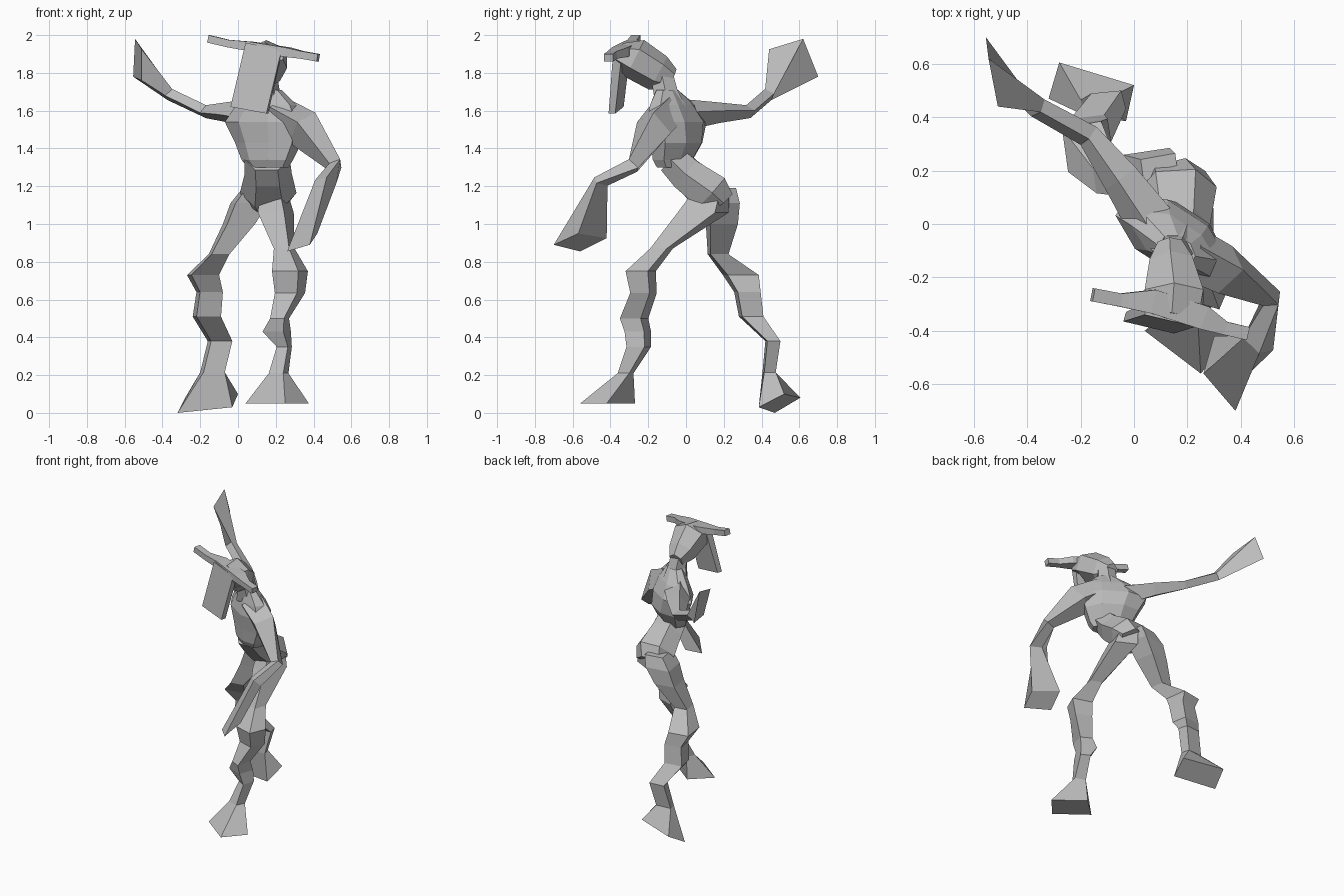
import bpy
import bmesh
from math import cos, sin, radians, pi
from mathutils import Vector

cube = bpy.data.objects.get("Cube")
if cube:
    bpy.data.objects.remove(cube, do_unlink=True)

clay = bpy.data.materials.new("plain_grey")
clay.use_nodes = True
grey = (0.5, 0.5, 0.5, 1)
clay.diffuse_color = grey
clay.node_tree.nodes["Principled BSDF"].inputs["Base Color"].default_value = grey


def centre(ring):
    return sum(ring, Vector()) / len(ring)


def unit_ring(sides, phase):
    """Regular polygon stretched so that its half extents are exactly one."""
    angles = [radians(phase) + 2 * pi * k / sides for k in range(sides)]
    wide = max(abs(cos(a)) for a in angles)
    deep = max(abs(sin(a)) for a in angles)
    return [(cos(a) / wide, sin(a) / deep) for a in angles]


def level_rings(rows, sides=4, phase=0, yaw=0):
    """Horizontal sections; each row is x, y, z, half width, half depth."""
    u = Vector((cos(radians(yaw)), sin(radians(yaw)), 0))
    v = Vector((-u.y, u.x, 0))
    return [[Vector(row[:3]) + u * a * row[3] + v * b * row[4]
             for a, b in unit_ring(sides, phase)] for row in rows]


def path_rings(rows, sides=4, phase=45, end=None):
    """Sections square to a path; each row is x, y, z, half width, half height."""
    points = [Vector(row[:3]) for row in rows]
    if end:
        points.append(centre(end))
    rings = []
    for i, row in enumerate(rows):
        ahead = points[min(i + 1, len(points) - 1)]
        along = (ahead - points[max(i - 1, 0)]).normalized()
        u = along.cross(Vector((0, 0, 1))).normalized()
        v = u.cross(along)
        rings.append([points[i] + u * a * row[3] + v * b * row[4]
                      for a, b in unit_ring(sides, phase)])
    return rings + ([end] if end else [])


def align(ring, before):
    """Reorder a section so its corners follow those of the one before."""
    c, p = centre(ring), centre(before)
    n = len(ring)
    options = [order[k:] + order[:k] for order in (ring, ring[::-1]) for k in range(n)]
    return min(options, key=lambda o: sum(((a - c) - (b - p)).length_squared
                                          for a, b in zip(o, before)))


def loft(name, rings):
    bm = bmesh.new()
    previous, last = None, None
    for ring in rings:
        if previous:
            ring = align(ring, previous)
        verts = [bm.verts.new(p) for p in ring]
        n = len(verts)
        if last:
            for k in range(n):
                j = (k + 1) % n
                bm.faces.new((last[k], last[j], verts[j], verts[k]))
        else:
            bm.faces.new(verts[::-1])
        previous, last = ring, verts
    bm.faces.new(last)
    bmesh.ops.recalc_face_normals(bm, faces=bm.faces[:])
    mesh = bpy.data.meshes.new(name)
    bm.to_mesh(mesh)
    bm.free()
    mesh.materials.append(clay)
    obj = bpy.data.objects.new(name, mesh)
    bpy.context.collection.objects.link(obj)


def quad(*corners):
    return [Vector(c) for c in corners]


# Trunk, twisted towards the forward shoulder
loft("chest", level_rings([
    (.16, -.1, 1.71, .07, .05),
    (.15, -.07, 1.63, .17, .08),
    (.14, -.05, 1.54, .22, .11),
    (.16, -.05, 1.43, .18, .11),
    (.155, -.07, 1.34, .14, .085),
    (.16, -.07, 1.3, .11, .07)], sides=8, phase=22.5, yaw=-33))

# Pelvis tipping backwards from the waist
loft("pelvis", path_rings([
    (.155, -.07, 1.34, .12, .08),
    (.16, 0, 1.265, .125, .09),
    (.16, .13, 1.165, .15, .105),
    (.15, .17, 1.11, .12, .08)], sides=6, phase=0))

# Legs ending in wide hooves
left_sole = quad((.04, -.4, .05), (.25, -.56, .05), (.375, -.42, .05), (.18, -.27, .05))
loft("left_leg", level_rings([
    (.19, .13, 1.16, .075, .1),
    (.2, .09, 1.06, .095, .135),
    (.245, -.13, .87, .055, .06),
    (.275, -.24, .75, .095, .08),
    (.275, -.225, .635, .08, .07),
    (.22, -.275, .5, .05, .075),
    (.205, -.255, .43, .075, .07),
    (.245, -.25, .35, .04, .065),
    (.215, -.32, .21, .052, .042)], phase=25) + [left_sole])

right_sole = quad((-.32, .47, 0), (-.03, .385, .03), (0, .52, .1), (-.28, .605, .08))
loft("right_leg", level_rings([
    (.1, .18, 1.19, .075, .085),
    (.06, .19, 1.11, .1, .095),
    (.005, .19, 1, .085, .085),
    (-.1, .17, .84, .055, .055),
    (-.185, .29, .73, .085, .095),
    (-.15, .325, .64, .07, .07),
    (-.165, .345, .51, .075, .065),
    (-.095, .46, .38, .065, .04),
    (-.135, .44, .215, .065, .035)], phase=-36) + [right_sole])

# Arms ending in flared paddles
left_palm = quad((.38, -.7, .89), (.26, -.56, .855), (.3, -.42, .925), (.42, -.57, .95))
loft("left_arm", path_rings([
    (.2, -.1, 1.59, .1, .09),
    (.34, -.17, 1.51, .09, .1),
    (.515, -.28, 1.31, .04, .045),
    (.465, -.45, 1.225, .06, .035)], phase=20, end=left_palm))

right_palm = quad((-.545, .62, 1.98), (-.555, .7, 1.78), (-.51, .52, 1.76), (-.51, .44, 1.925))
loft("right_arm", path_rings([
    (.06, .01, 1.58, .09, .08),
    (-.05, .17, 1.59, .07, .055),
    (-.17, .33, 1.595, .045, .035),
    (-.36, .435, 1.685, .04, .035)], phase=10, end=right_palm))

# Neck and wedge-shaped head
loft("neck", level_rings([
    (.15, -.08, 1.62, .1, .08),
    (.15, -.11, 1.71, .07, .065),
    (.14, -.13, 1.8, .065, .06)], sides=6))
loft("head", path_rings([
    (.135, -.075, 1.765, .045, .06),
    (.14, -.15, 1.8, .08, .1),
    (.15, -.27, 1.875, .11, .11),
    (.14, -.35, 1.9, .1, .06)], sides=6, phase=30))

# Long flat face hanging from the brow
loft("face_plate", [
    quad((.04, -.34, 1.96), (.23, -.385, 1.92), (.23, -.34, 1.9), (.05, -.29, 1.95)),
    quad((-.04, -.365, 1.62), (.15, -.41, 1.585), (.16, -.375, 1.585), (-.03, -.33, 1.62))])

# Pair of horns in one bar across the brow
loft("horns", path_rings([
    (-.155, -.265, 1.98, .025, .02),
    (-.05, -.285, 1.955, .025, .02),
    (.07, -.29, 1.94, .045, .025),
    (.26, -.35, 1.91, .045, .025),
    (.34, -.39, 1.895, .025, .02),
    (.425, -.41, 1.88, .025, .02)]))
